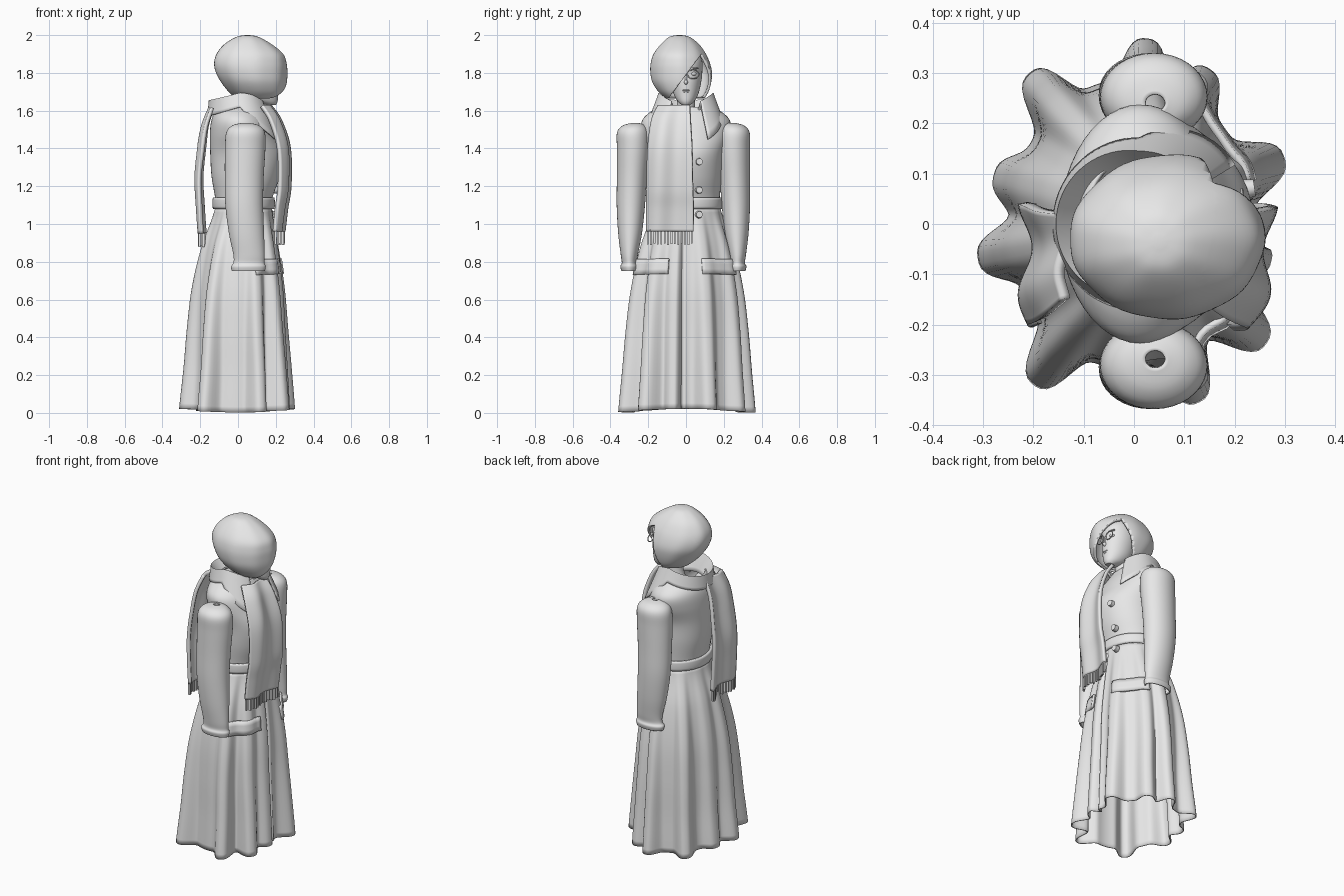
import bpy, bmesh, math
from math import sin, cos, pi, tau, exp
from mathutils import Vector

cube = bpy.data.objects.get("Cube")
if cube:
    bpy.data.objects.remove(cube, do_unlink=True)

grey = bpy.data.materials.new("plain grey")
grey.use_nodes = True
grey.diffuse_color = (0.8, 0.8, 0.8, 1)
grey.node_tree.nodes["Principled BSDF"].inputs["Base Color"].default_value = (0.8, 0.8, 0.8, 1)


def finish(name, bm, thick=0.0, angle=50):
    bmesh.ops.recalc_face_normals(bm, faces=bm.faces)
    me = bpy.data.meshes.new(name)
    bm.to_mesh(me)
    bm.free()
    me.materials.append(grey)
    ob = bpy.data.objects.new(name, me)
    bpy.context.collection.objects.link(ob)
    if thick:
        ob.modifiers.new("thickness", "SOLIDIFY").thickness = thick
    bpy.ops.object.select_all(action="DESELECT")
    ob.select_set(True)
    bpy.context.view_layer.objects.active = ob
    bpy.ops.object.shade_smooth_by_angle(angle=math.radians(angle))
    return ob


def sheet(fn, nu, nv, closed=False, caps=False):
    """Grid surface from fn(u, v); u wraps round when closed."""
    bm = bmesh.new()
    cols = nu if closed else nu + 1
    rows = [[bm.verts.new(fn(i / nu, j / nv)) for i in range(cols)] for j in range(nv + 1)]
    for a, b in zip(rows, rows[1:]):
        for i in range(nu):
            k = (i + 1) % cols
            bm.faces.new((a[i], a[k], b[k], b[i]))
    if caps:
        bm.faces.new(rows[0])
        bm.faces.new(rows[-1])
    return bm


def blend(table, v):
    """Smooth interpolation through the rows of a table, v from 0 to 1."""
    n = len(table) - 1
    i = min(int(v * n), n - 1)
    t = v * n - i
    p0, p1, p2, p3 = (table[min(max(k, 0), n)] for k in (i - 1, i, i + 1, i + 2))
    return [b + 0.5 * t * (c - a + t * (2*a - 5*b + 4*c - d + t * (3*(b - c) + d - a)))
            for a, b, c, d in zip(p0, p1, p2, p3)]


def tube(table, nu=40, nv=40, caps=False):
    """Elliptical loft; rows are z, centre x, centre y, radius x, radius y."""
    def fn(u, v):
        z, cx, cy, rx, ry = blend(table, v)
        return cx + rx * cos(u * tau), cy + ry * sin(u * tau), z
    return sheet(fn, nu, nv, True, caps)


def ball(name, loc, size):
    bm = bmesh.new()
    bmesh.ops.create_uvsphere(bm, u_segments=16, v_segments=10, radius=1)
    bmesh.ops.scale(bm, vec=size, verts=bm.verts)
    bmesh.ops.translate(bm, vec=loc, verts=bm.verts)
    return finish(name, bm)


# Coat bodice and belt
bodice = [(1.06, .03, 0, .15, .18), (1.13, .03, 0, .15, .178), (1.25, .04, 0, .18, .19),
          (1.37, .045, 0, .192, .2), (1.47, .023, 0, .172, .23), (1.54, .01, 0, .153, .235),
          (1.585, .005, 0, .132, .2), (1.62, .01, 0, .108, .14)]
finish("coat_bodice", tube(bodice, 48, 42), .008)
belt = [(1.08, .03, 0, .163, .19), (1.11, .03, 0, .166, .192), (1.14, .03, 0, .163, .19)]
finish("belt", tube(belt, 48, 4), .015)

# Flared skirt with deep folds: direction in degrees and depth at the hem
FOLDS = {85: .08, 60: .065, 21: .08, -12: .04, -38: .095, -67: .095,
         -125: .1, -169: .07, 163: .045, 128: .09}
skirt_rows = [(.15, .18, .03), (.192, .235, .013), (.22, .268, .004),
              (.229, .28, 0), (.235, .284, 0), (.243, .29, -.003)]


def skirt_point(a, t, grow=1.0, fold=1.0):
    rx, ry, cx = blend(skirt_rows, t)
    def near(b, w, power=2):
        return exp(-abs(((a - b + pi) % tau - pi) / w) ** power)
    bump = fold * t ** 0.85 * max(d * near(math.radians(b), .17, 3) for b, d in FOLDS.items())
    slit = fold * .05 * t ** 0.5 * near(-.1, .035)
    hem = .012 + .01 * cos(2 * a)
    return (cx + (rx * grow + bump - slit) * cos(a), (ry * grow + bump - slit) * sin(a),
            1.09 + (hem - 1.09) * t)


finish("coat_skirt", sheet(lambda u, v: skirt_point(u * tau, v), 200, 36, True), .006, 70)

# Pocket flaps
for side, start in (("left", .3), ("right", -1.2)):
    flap = sheet(lambda u, v: skirt_point(start + .85 * u, .255 + .075 * v, 1.1, .5), 14, 3)
    finish(side + "_pocket_flap", flap, .014)

# Sleeves, open at the cuff
sleeve = [(1.535, .042, .24, .02, .018), (1.522, .04, .248, .07, .058), (1.485, .04, .253, .102, .084),
          (1.4, .038, .252, .107, .086), (1.25, .033, .258, .103, .08), (1.1, .033, .264, .1, .075),
          (.95, .045, .268, .093, .063), (.84, .058, .272, .083, .046), (.795, .058, .272, .082, .04),
          (.775, .055, .272, .092, .048), (.75, .055, .272, .087, .042)]
for name, side, shift in (("left_sleeve", 1, 0), ("right_sleeve", -1, .028)):
    rows = [(z, x, side * (y + shift), rx, ry) for z, x, y, rx, ry in sleeve]
    finish(name, tube(rows, 36, 50), .008)


# Turned-down collar with two front points
def collar(u, v):
    a = .55 + (tau - 1.1) * u
    front, back = max(0, cos(a)), max(0, -cos(a))
    inner = (.105, 1.58)
    top = (.145 + .02 * back, 1.695 - .04 * back - .06 * front ** 2)
    edge = (.172 + front * (.03 + .06 * abs(sin(a))), 1.62 - .05 * back - .2 * front)
    t = v * 2 if v < .5 else v * 2 - 1
    p, q = (inner, top) if v < .5 else (top, edge)
    r, z = (p[k] + (q[k] - p[k]) * t for k in (0, 1))
    return .01 + r * cos(a), r * sin(a), z


finish("collar", sheet(collar, 56, 10), .008)

# Scarf ends with fringe; rows are z, x, lowest y, highest y
ends = {
    "front_scarf": (1, .04, [(1.63, .175, -.15, .02), (1.55, .225, -.185, .022), (1.4, .268, -.205, .03),
                             (1.2, .27, -.21, .035), (1.08, .252, -.212, .04), (.96, .238, -.212, .04)]),
    "back_scarf": (-1, 0, [(1.62, -.15, -.15, .02), (1.52, -.185, -.18, .025), (1.38, -.205, -.195, .035),
                           (1.24, -.217, -.2, .04), (1.1, -.21, -.205, .04), (.95, -.2, -.205, .04)]),
}
for name, (side, wrap, rows) in ends.items():
    def scarf(u, v):
        z, x, y0, y1 = blend(rows, v)
        ripple = (.006 + .008 * min(1, 3 * v)) * sin(u * 8 - 1 + v)
        return x + side * ripple - wrap * (1 - u) ** 3, y0 + (y1 - y0) * u, z
    finish(name, sheet(scarf, 24, 30), .02)
    fringe = bmesh.new()
    for i in range(14):
        x, y, z = scarf((i + .5) / 14, 1)
        made = bmesh.ops.create_cube(fringe, size=1)["verts"]
        bmesh.ops.scale(fringe, vec=(.012, .009, .075 + .008 * sin(i * 2.3)), verts=made)
        bmesh.ops.translate(fringe, vec=(x - side * .008, y, z - .03), verts=made)
    finish(name + "_fringe", fringe)

# Buttons on the chest
for i, (x, z) in enumerate(((.232, 1.33), (.207, 1.18), (.2, 1.05))):
    bm = bmesh.new()
    bmesh.ops.create_cone(bm, cap_ends=True, segments=20, radius1=.02, radius2=.017, depth=.025)
    bmesh.ops.rotate(bm, cent=(0, 0, 0), verts=bm.verts,
                     matrix=Vector((0, 0, 1)).rotation_difference(Vector((1, .15, 0))).to_matrix())
    bmesh.ops.translate(bm, vec=(x - .005, .07, z), verts=bm.verts)
    finish(f"button_{i + 1}", bm)

# Neck and head
neck = [(1.54, .05, 0, .055, .055), (1.62, .075, 0, .048, .048), (1.7, .085, 0, .05, .05)]
finish("neck", tube(neck, 28, 8))
head = [(1.63, .175, 0, .025, .022), (1.65, .15, 0, .06, .045), (1.69, .128, 0, .085, .066),
        (1.75, .115, 0, .1, .08), (1.8, .108, 0, .104, .086), (1.87, .1, 0, .108, .085),
        (1.94, .07, 0, .07, .06)]
finish("head", tube(head, 36, 30, True))
ball("nose", (.211, 0, 1.75), (.018, .01, .013))
ball("nose_bridge", (.206, 0, 1.775), (.012, .007, .03))
ball("upper_lip", (.205, 0, 1.708), (.012, .024, .006))
ball("lower_lip", (.204, 0, 1.697), (.012, .019, .007))
for side, y in (("left", .038), ("right", -.038)):
    ball(side + "_eye", (.192, y, 1.795), (.016, .018, .011))
    ball(side + "_brow", (.196, y, 1.825), (.011, .028, .004))

    def rim(u, v):
        r = .03 + .003 * cos(v * tau)
        return .214 + .003 * sin(v * tau), y + r * cos(u * tau), 1.793 + r * .8 * sin(u * tau)
    finish(side + "_eyeglass_rim", sheet(rim, 28, 8, True))

# Bobbed hair; rows are z, back x, front x, right y, left y
bob = [(2.0, .04, .06, -.045, -.025), (1.99, -.01, .11, -.09, .02), (1.95, -.075, .18, -.135, .07),
       (1.9, -.115, .238, -.172, .105), (1.85, -.128, .256, -.187, .127), (1.8, -.118, .26, -.188, .138),
       (1.75, -.09, .258, -.177, .134), (1.7, -.05, .25, -.145, .12), (1.665, -.01, .235, -.105, .1)]


def hair_point(u, v):
    z, x0, x1, y0, y1 = blend(bob, v)
    lock = 1 + .008 * sin(u * tau * 9 + v * 3)
    return ((x0 + x1) / 2 + (x1 - x0) / 2 * cos(u * tau) * lock,
            (y0 + y1) / 2 + (y1 - y0) / 2 * sin(u * tau) * lock, z)


hair = sheet(hair_point, 64, 40, True)
hair.faces.new([v for v in hair.verts if v.co.z > 1.9999])
# Cut the face opening: a slanting fringe on one side, a swept-back lock on the other
fringe_cut = (Vector((0, -.09, 1.67)), Vector((0, .8, -.6)))
side_cut = (Vector((.12, .12, 1.75)), Vector((1, -.2, -.3)))
for co, no in (fringe_cut, side_cut):
    bmesh.ops.bisect_plane(hair, geom=hair.verts[:] + hair.edges[:] + hair.faces[:],
                           plane_co=co, plane_no=no)
opening = [f for f in hair.faces if
           all((f.calc_center_median() - co).dot(no) > 0 for co, no in (fringe_cut, side_cut))]
bmesh.ops.delete(hair, geom=opening, context="FACES")
finish("hair", hair, .014, 60)
